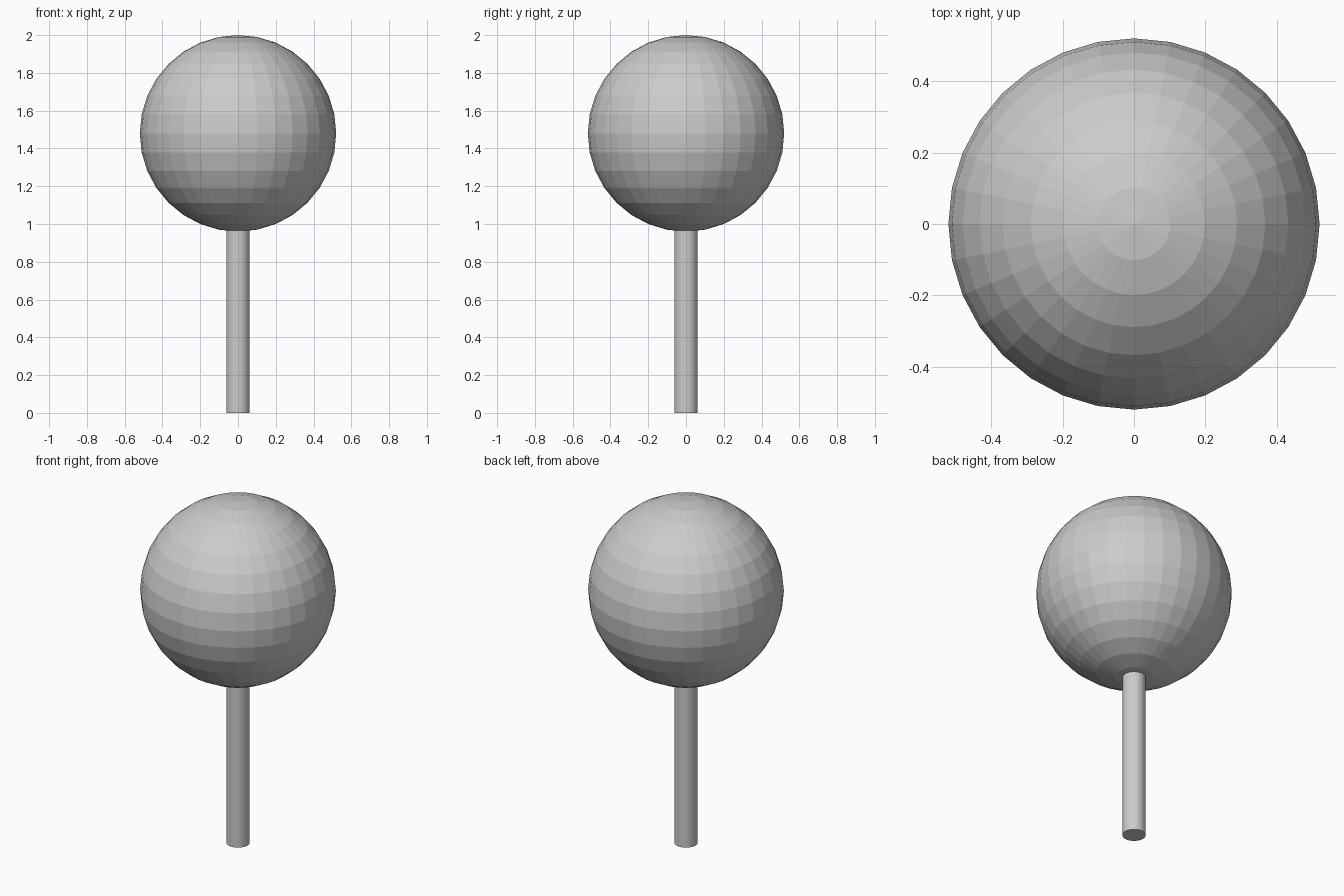
import bpy

if "Cube" in bpy.data.objects:
    bpy.data.objects.remove(bpy.data.objects["Cube"])

# Round head: faceted ball
R = 0.52
bpy.ops.mesh.primitive_uv_sphere_add(segments=32, ring_count=16, radius=R,
                                     location=(0, 0, 2 - R))
bpy.context.object.name = "ball_head"

# Straight stick, its top tucked just inside the ball
STICK_TOP = 1.0
bpy.ops.mesh.primitive_cylinder_add(vertices=32, radius=0.062, depth=STICK_TOP,
                                    location=(0, 0, STICK_TOP / 2))
bpy.context.object.name = "stick"
